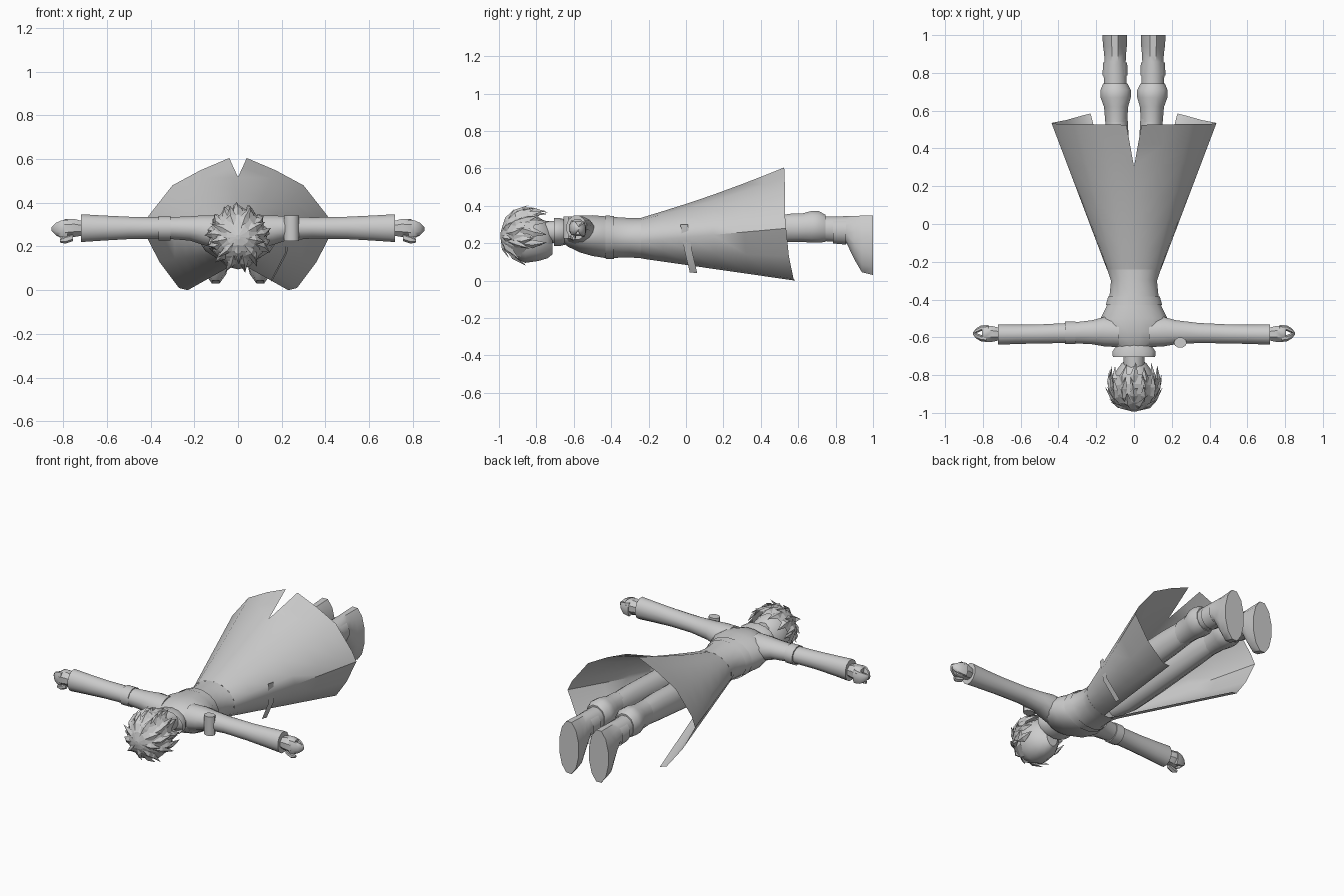
import bpy, bmesh, math, random
from mathutils import Vector

if "Cube" in bpy.data.objects:
    bpy.data.objects.remove(bpy.data.objects["Cube"])

random.seed(4)
grey = bpy.data.materials.new("plain grey")
grey.diffuse_color = (0.6, 0.6, 0.6, 1)
grey.use_nodes = True
grey.node_tree.nodes["Principled BSDF"].inputs["Base Color"].default_value = grey.diffuse_color


def make(name, verts, faces, mirror=False, smooth=True):
    """Mesh object with consistent normals, optionally mirrored across x."""
    bm = bmesh.new()
    vs = [bm.verts.new(v) for v in verts]
    for f in faces:
        bm.faces.new([vs[i] for i in f])
    bmesh.ops.recalc_face_normals(bm, faces=bm.faces[:])
    me = bpy.data.meshes.new(name)
    bm.to_mesh(me)
    bm.free()
    me.materials.append(grey)
    ob = bpy.data.objects.new(name, me)
    bpy.context.collection.objects.link(ob)
    if mirror:
        ob.modifiers.new("mirror", 'MIRROR').use_clip = False
    if smooth:
        bpy.ops.object.select_all(action='DESELECT')
        ob.select_set(True)
        bpy.context.view_layer.objects.active = ob
        bpy.ops.object.shade_smooth_by_angle(angle=math.radians(40))
    return ob


def loft(name, rings, axis='y', n=12, caps=True, mirror=False):
    """Ring = (position, side centre, side radius, low z, high z)."""
    verts, faces = [], []
    for p, c, r, lo, hi in rings:
        for i in range(n):
            a = 2 * math.pi * (i + 0.5) / n
            s = c + r * math.cos(a)
            z = (lo + hi) / 2 + (hi - lo) / 2 * math.sin(a)
            verts.append((s, p, z) if axis == 'y' else (p, s, z))
    for k in range(len(rings) - 1):
        for i in range(n):
            j = (i + 1) % n
            faces.append((k*n + i, k*n + j, k*n + n + j, k*n + n + i))
    if caps:
        faces.append(tuple(range(n)))
        faces.append(tuple(range(len(verts) - n, len(verts))))
    return make(name, verts, faces, mirror)


# Upper body
loft("jacket", [(-.67, 0, .07, .21, .31), (-.63, 0, .13, .18, .335), (-.57, 0, .18, .15, .35),
                (-.50, 0, .18, .13, .352), (-.44, 0, .15, .12, .347), (-.38, 0, .132, .12, .342),
                (-.30, 0, .124, .122, .337), (-.24, 0, .145, .118, .336)], n=16)
loft("chest_strap", [(-.43, 0, .152, .115, .351), (-.385, 0, .140, .113, .348)], n=16, caps=False)
loft("neck", [(-.76, 0, .055, .20, .32), (-.64, 0, .062, .20, .325)])
loft("collar", [(-.705, 0, .115, .185, .335), (-.675, 0, .117, .185, .335),
                (-.635, 0, .09, .195, .325)], n=14, caps=False)

# Long coat skirt: half sheet from waist to hem, open in front, slit behind
hem = [(0, .525, .605), (.17, .527, .55), (.30, .53, .48), (.41, .53, .34), (.437, .535, .28),
       (.36, .55, .13), (.27, .575, .01), (.23, .585, 0)]
waist = []
for i in range(8):
    a = math.pi * (.5 - i / 7.0 * .96)
    waist.append((.145 * math.cos(a), -.24, .227 + .109 * math.sin(a)))
steps = [0, .15, .32, .5, .71, .86, 1]
verts, faces = [], []
for t in steps:
    slit = max(0, (t - .71) / .29) * .04
    for i, (w, h) in enumerate(zip(waist, hem)):
        v = Vector(w).lerp(Vector(h), t)
        v.z -= .012 * math.sin(math.pi * t) * (i < 3)
        if i == 0:
            v.x = slit
        verts.append(v)
for k in range(len(steps) - 1):
    for i in range(7):
        faces.append((k*8 + i, k*8 + i + 1, k*8 + i + 9, k*8 + i + 8))
make("coat_skirt", verts, faces, mirror=True)

# Hanging strap on the coat's side
make("hip_strap", [(.225, -.03, .30), (.235, .01, .30), (.215, -.01, .17), (.225, .03, .17),
                   (.15, .02, .045), (.155, .06, .04)], [(0, 1, 3, 2), (2, 3, 5, 4)])

# Sleeves, hands and their bands
loft("sleeve", [(.08, -.575, .08, .18, .345), (.16, -.57, .08, .205, .345), (.22, -.573, .066, .225, .34),
                (.34, -.577, .055, .235, .335), (.50, -.582, .052, .232, .338), (.62, -.584, .053, .225, .344),
                (.72, -.585, .056, .218, .35)], 'x', mirror=True)
loft("palm", [(.70, -.583, .032, .25, .315), (.75, -.582, .045, .24, .33), (.79, -.581, .047, .235, .33),
              (.805, -.58, .04, .245, .32)], 'x', n=8, mirror=True)
loft("fingers", [(.78, -.607, .018, .24, .325), (.81, -.604, .018, .24, .322), (.835, -.592, .016, .25, .31),
                 (.853, -.578, .008, .27, .29)], 'x', n=8, mirror=True)
loft("curled_fingers", [(.77, -.55, .018, .23, .32), (.81, -.552, .016, .235, .31),
                        (.835, -.565, .014, .25, .30), (.85, -.576, .006, .27, .29)], 'x', n=8, mirror=True)
loft("thumb", [(.755, -.60, .014, .225, .26), (.79, -.605, .016, .213, .25),
               (.815, -.60, .008, .218, .235)], 'x', n=6, mirror=True)
loft("arm_band", [(-.365, -.576, .062, .225, .342), (-.31, -.576, .062, .225, .342)], 'x')

# Round pouch on the right shoulder
pts = [(.245 + .034 * math.cos(i * math.pi / 5), -.628 + .028 * math.sin(i * math.pi / 5), z)
       for z in (.225, .343) for i in range(10)]
make("shoulder_pouch", pts, [tuple(range(10)), tuple(range(10, 20))] +
     [(i, (i + 1) % 10, 10 + (i + 1) % 10, 10 + i) for i in range(10)])

# Trousers and boots
loft("trouser_leg", [(-.26, .055, .06, .14, .31), (-.12, .075, .075, .135, .335), (.10, .085, .076, .16, .35),
                     (.30, .09, .068, .18, .355), (.42, .09, .066, .19, .36), (.60, .092, .058, .21, .355)],
     mirror=True)
loft("boot_cuff", [(.54, .094, .06, .205, .36), (.62, .095, .066, .205, .362), (.67, .097, .083, .20, .375),
                   (.71, .097, .083, .20, .375), (.745, .099, .066, .205, .355)], mirror=True)
loft("boot", [(.73, .099, .062, .21, .345), (.80, .10, .063, .205, .345), (.86, .10, .058, .195, .348),
              (.90, .10, .06, .11, .35), (.94, .101, .065, .04, .353), (1.0, .102, .068, .025, .355)],
     mirror=True)
loft("ankle_strap", [(.785, .10, .069, .197, .34), (.855, .10, .066, .19, .34)], caps=False, mirror=True)

# Head
loft("head", [(-.97, 0, .05, .19, .28), (-.93, 0, .095, .125, .33), (-.86, 0, .115, .095, .355),
              (-.79, 0, .105, .105, .34), (-.74, 0, .07, .12, .31), (-.715, 0, .04, .14, .27)], n=14)


def skull(theta, phi, r=1.0):
    """Point over the skull: theta from the crown, phi around the y axis from the back."""
    s = math.sin(theta) * r
    return (.132 * s * math.sin(phi), -.85 - .143 * math.cos(theta) * r, .243 + .138 * s * math.cos(phi))


# Hair cap covering crown, sides and back
verts, faces = [], []
for k in range(6):
    for i in range(13):
        phi = (i / 12 - .5) * 2 * math.pi
        reach = 1.9 - .95 * (abs(phi) / math.pi) ** 2
        verts.append(skull(.08 + reach * k / 5, phi))
for k in range(5):
    for i in range(12):
        faces.append((k*13 + i, k*13 + i + 1, k*13 + i + 14, k*13 + i + 13))
faces.append(tuple(range(12)))
make("hair_cap", verts, faces, smooth=False)

# Pointed hair tufts in overlapping rows
verts, faces = [], []
for row, (start, count, length) in enumerate([(.45, 9, .75), (.85, 13, .75), (1.2, 14, .75), (1.55, 13, .7)]):
    for i in range(count):
        phi = ((i + .5 * (row % 2)) / count - .5) * 2 * math.pi
        front = abs(phi) / math.pi
        if front > .7 and row > 1:
            continue
        th = start - .15 * front + random.uniform(-.06, .06)
        ln = length * random.uniform(.85, 1.15)
        w = 2.4 / count
        b = len(verts)
        verts += [skull(th - .1, phi, .99), skull(th + ln * .4, phi - w, 1.0), skull(th + ln * .4, phi + w, 1.0),
                  skull(th + ln * .4, phi, 1.09), skull(th + ln, phi + random.uniform(-.15, .15),
                                                        random.uniform(1.1, 1.24))]
        faces += [(b, b + 1, b + 3), (b, b + 3, b + 2), (b + 1, b + 4, b + 3), (b + 3, b + 4, b + 2)]
make("hair_tufts", verts, faces, smooth=False)
